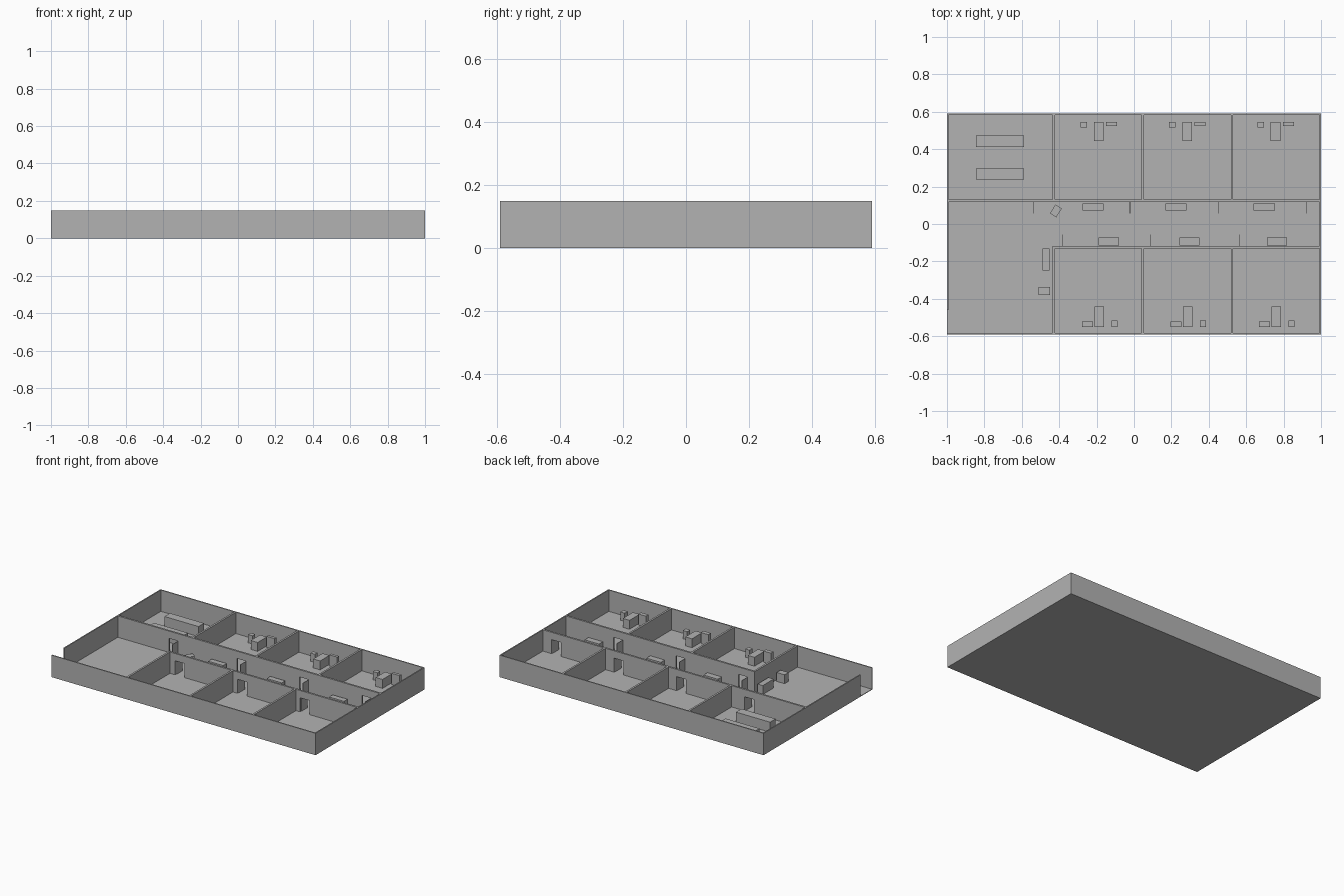
import bpy
import bmesh
from math import radians
from mathutils import Matrix

cube = bpy.data.objects.get("Cube")
if cube:
    bpy.data.objects.remove(cube, do_unlink=True)

GREY = bpy.data.materials.new("plain_grey")
GREY.use_nodes = True
GREY.diffuse_color = (0.45, 0.45, 0.45, 1)
GREY.node_tree.nodes["Principled BSDF"].inputs["Base Color"].default_value = GREY.diffuse_color

HALF_X, HALF_Y, TOP = 1.0, 0.59, 0.15
FLOOR = 0.004
OUTER, INNER = 0.008, 0.013
HALL = 0.124            # hall walls stand at plus and minus this y
DOOR_W, DOOR_TOP = 0.07, 0.1
PITCH = 0.473           # spacing of the repeated rooms
ROOM_X = -0.43


def finish(bm, name):
    bmesh.ops.recalc_face_normals(bm, faces=bm.faces)
    mesh = bpy.data.meshes.new(name)
    bm.to_mesh(mesh)
    bm.free()
    mesh.materials.append(GREY)
    ob = bpy.data.objects.new(name, mesh)
    bpy.context.collection.objects.link(ob)
    return ob


def box(name, x0, x1, y0, y1, height, base=FLOOR, turn=0):
    bm = bmesh.new()
    bmesh.ops.create_cube(bm, size=1)
    bmesh.ops.scale(bm, vec=(x1 - x0, y1 - y0, height - base), verts=bm.verts)
    ob = finish(bm, name)
    ob.matrix_world = (Matrix.Translation(((x0 + x1) / 2, (y0 + y1) / 2, (base + height) / 2))
                       @ Matrix.Rotation(radians(turn), 4, 'Z'))
    return ob


def door_wall(name, x0, x1, y, doors):
    """Wall along x, its outline notched at each doorway."""
    outline = [(x0, TOP), (x0, FLOOR)]
    for d in doors:
        outline += [(d, FLOOR), (d, DOOR_TOP), (d + DOOR_W, DOOR_TOP), (d + DOOR_W, FLOOR)]
    outline += [(x1, FLOOR), (x1, TOP)]
    bm = bmesh.new()
    face = bm.faces.new([bm.verts.new((x, y - INNER / 2, z)) for x, z in outline])
    ext = bmesh.ops.extrude_face_region(bm, geom=[face])
    moved = [v for v in ext["geom"] if isinstance(v, bmesh.types.BMVert)]
    bmesh.ops.translate(bm, vec=(0, INNER, 0), verts=moved)
    finish(bm, name)


# Floor and outer walls, with the entrance gap at the front of the right wall
box("floor", -HALF_X, HALF_X, -HALF_Y, HALF_Y, FLOOR, base=0)
IN_X, IN_Y = HALF_X - OUTER, HALF_Y - OUTER
box("front_wall", -HALF_X, HALF_X, -HALF_Y, -IN_Y, TOP)
box("back_wall", -HALF_X, HALF_X, IN_Y, HALF_Y, TOP)
box("left_wall", IN_X, HALF_X, -IN_Y, IN_Y, TOP)
box("right_wall", -HALF_X, -IN_X, -0.46, IN_Y, TOP)

# Hall walls with doorways
back_doors = [-0.605] + [-0.09 + PITCH * i for i in range(3)]
front_doors = [-0.385 + PITCH * i for i in range(3)]
door_wall("back_hall_wall", -IN_X, IN_X, HALL, back_doors)
door_wall("front_hall_wall", ROOM_X - INNER / 2, IN_X, -HALL, front_doors)

# Open door leaves standing in the hall
face_y = HALL - INNER / 2
for d in back_doors:
    box("back_door", d + DOOR_W - 0.003, d + DOOR_W, face_y - 0.062, face_y, DOOR_TOP)
for d in front_doors:
    box("front_door", d, d + 0.003, -face_y, -face_y + 0.062, DOOR_TOP)

# Room partitions and room furniture
far_y = HALL + INNER / 2
for i in range(3):
    s = PITCH * i
    x = ROOM_X + 0.477 * i
    box("back_partition", x - INNER / 2, x + INNER / 2, far_y, IN_Y, TOP)
    box("front_partition", x - INNER / 2, x + INNER / 2, -IN_Y, -far_y, TOP)
    box("back_desk", -0.215 + s, -0.163 + s, 0.445, 0.545, 0.065)
    box("back_stool", -0.285 + s, -0.252 + s, 0.515, 0.545, 0.06)
    box("back_cabinet", -0.15 + s, -0.09 + s, 0.525, 0.545, 0.08)
    box("front_desk", -0.21 + s, -0.16 + s, -0.55, -0.44, 0.065)
    box("front_stool", -0.12 + s, -0.087 + s, -0.55, -0.517, 0.06)
    box("front_cabinet", -0.277 + s, -0.22 + s, -0.55, -0.522, 0.08)

# Meeting room tables
for y in (0.238, 0.412):
    box("long_table", -0.845, -0.587, y, y + 0.06, 0.073)

# Hall benches
for x in (-0.275, 0.168, 0.64):
    box("back_bench", x, x + 0.113, 0.071, 0.109, 0.05)
for x in (-0.19, 0.242, 0.71):
    box("front_bench", x, x + 0.109, -0.115, -0.073, 0.05)

# Lobby furniture
box("reception_desk", -0.49, -0.451, -0.248, -0.13, 0.065)
box("lobby_cabinet", -0.51, -0.45, -0.38, -0.337, 0.065)
box("turned_stand", -0.438, -0.398, 0.042, 0.098, 0.05, turn=-32)
